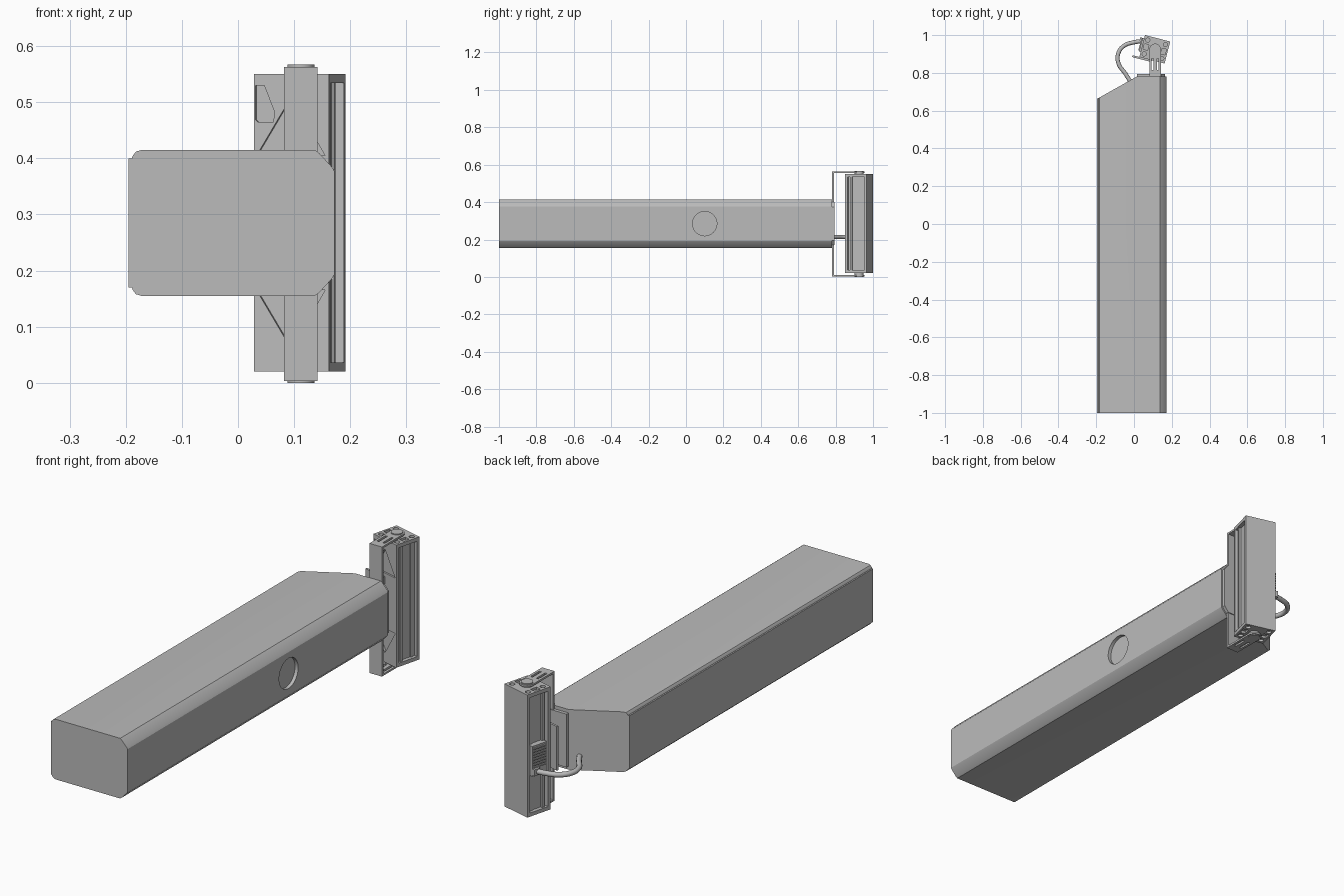
import bpy, bmesh, math
from mathutils import Matrix, Vector

old = bpy.data.objects.get("Cube")
if old:
    bpy.data.objects.remove(old, do_unlink=True)


def material(name, value):
    m = bpy.data.materials.new(name)
    m.use_nodes = True
    col = (value, value, value, 1)
    m.diffuse_color = col
    m.node_tree.nodes["Principled BSDF"].inputs["Base Color"].default_value = col
    return m


GREY = material("plain grey", 0.5)
WORLD = Matrix.Identity(4)
FRONT = Matrix.Rotation(math.pi / 2, 4, 'X')          # profile plane (x, z), extruded to -y
HEAD = Matrix.Translation((0.11, 0.925, 0)) @ Matrix.Rotation(math.radians(-14.5), 4, 'Z')


def finish(name, bm, mat=WORLD):
    bm.transform(mat)
    bmesh.ops.recalc_face_normals(bm, faces=bm.faces)
    me = bpy.data.meshes.new(name)
    bm.to_mesh(me)
    bm.free()
    me.materials.append(GREY)
    ob = bpy.data.objects.new(name, me)
    bpy.context.collection.objects.link(ob)
    return ob


def prism(name, pts, lo, hi, mat=WORLD):
    """Extrude a flat outline from height lo to height hi."""
    bm = bmesh.new()
    face = bm.faces.new([bm.verts.new((x, y, lo)) for x, y in pts])
    res = bmesh.ops.extrude_face_region(bm, geom=[face])
    verts = [v for v in res["geom"] if isinstance(v, bmesh.types.BMVert)]
    bmesh.ops.translate(bm, verts=verts, vec=(0, 0, hi - lo))
    return finish(name, bm, mat)


def rect(x0, x1, y0, y1):
    return [(x0, y0), (x1, y0), (x1, y1), (x0, y1)]


def box(name, x0, x1, y0, y1, z0, z1, mat=WORLD):
    return prism(name, rect(x0, x1, y0, y1), z0, z1, mat)


def circle(cx, cy, r, n=40, start=0.0, sweep=2 * math.pi):
    return [(cx + r * math.cos(start + sweep * i / n),
             cy + r * math.sin(start + sweep * i / n)) for i in range(n)]


def cut(ob, cutters):
    for c in cutters:
        c.hide_render = True
        m = ob.modifiers.new("cut", 'BOOLEAN')
        m.operation, m.solver, m.object = 'DIFFERENCE', 'EXACT', c
    dg = bpy.context.evaluated_depsgraph_get()
    me = bpy.data.meshes.new_from_object(ob.evaluated_get(dg))
    ob.modifiers.clear()
    ob.data = me
    for c in cutters:
        bpy.data.objects.remove(c, do_unlink=True)


# Long beam: chamfered on one side, rounded with a raised side panel on the other
MID = 0.285
top = [(0.172, 0.092), (0.167, 0.1), (0.145, 0.124), (0.137, 0.13), (-0.172, 0.13),
       (-0.182, 0.127), (-0.188, 0.119), (-0.189, 0.115), (-0.195, 0.115)]
outline = [(x, MID + z) for x, z in top] + [(x, MID - z) for x, z in reversed(top)]
beam = prism("beam", outline, -0.78, 1.0, FRONT)
bm = bmesh.new()
bm.from_mesh(beam.data)
slant = Vector((-0.115, 0.205, 0))
bmesh.ops.bisect_plane(bm, geom=bm.verts[:] + bm.edges[:] + bm.faces[:],
                       plane_co=(-0.195, 0.663, 0), plane_no=slant, clear_outer=True)
bmesh.ops.holes_fill(bm, edges=[e for e in bm.edges if e.is_boundary])
bmesh.ops.recalc_face_normals(bm, faces=bm.faces)
bm.to_mesh(beam.data)
bm.free()

# Round recess in the side of the beam
SIDE = Matrix(((0, 0, 1, 0), (1, 0, 0, 0), (0, 1, 0, 0), (0, 0, 0, 1)))
cut(beam, [prism("recess_cutter", circle(0.1, MID, 0.065, 64), 0.157, 0.2, SIDE)])

# C-shaped bracket: back plate, end flange and two slotted arms with pivots
BX0, BX1, BXC = 0.082, 0.142, 0.112
box("bracket_plate", BX0, BX1, 0.78, 0.79, 0.003, 0.563)
flange = [(0.015, 0.17), (0.145, 0.17), (0.165, 0.195), (0.165, 0.375), (0.145, 0.4), (0.015, 0.4)]
prism("beam_flange", flange, -0.794, -0.778, FRONT)
arm = [(BX0, 0.78), (BX1, 0.78)] + circle(BXC, 0.925, 0.03, 20, 0, math.pi) + [(BX0, 0.925)]
for side, z0, z1, p0, p1 in (("top", 0.555, 0.563, 0.545, 0.567), ("bottom", 0.003, 0.011, 0.0, 0.025)):
    ob = prism(side + "_arm", arm, z0, z1)
    cut(ob, [box("slot_cutter", BXC + s * 0.014 - 0.005, BXC + s * 0.014 + 0.005,
                 0.815, 0.875, z0 - 0.01, z1 + 0.01) for s in (-1, 1)])
    prism(side + "_pivot", circle(BXC, 0.925, 0.024, 32), p0, p1)

# Head: extruded body with a channel down each side
W, D, Z0, Z1 = 0.069, 0.06, 0.02, 0.55
half = [(W, D), (W, 0.047), (0.053, 0.047), (0.053, 0.036), (0.057, 0.036), (0.057, 0.024),
        (0.053, 0.024), (0.053, -0.022), (0.062, -0.022), (0.062, -0.034), (0.048, -0.034),
        (0.048, -0.046), (W, -0.046), (W, -D)]
body = half + [(-u, v) for u, v in reversed(half)]
head = prism("head_body", body, Z0 + 0.01, Z1 - 0.01, HEAD)

# Triangular pockets in the front face of the head
HEAD_FRONT = HEAD @ FRONT
corner = [(-0.066, 0.255), (-0.05, 0.255), (-0.031, 0.208), (-0.033, 0.19), (-0.062, 0.19), (-0.066, 0.194)]
truss = [(-0.064, 0.12), (0.0, 0.225), (0.062, 0.12)]
pockets = []
for s in (1, -1):
    for k, shape in enumerate((corner, truss)):
        pts = [(u, MID + s * (z - (0.01 if k == 0 else 0))) for u, z in shape]
        pockets.append(prism("pocket_cutter", pts, 0.052, 0.08, HEAD_FRONT))
cut(head, pockets)

# End caps with screw holes and slots
for side, z0, z1, hz in (("top", Z1 - 0.016, Z1, Z1), ("bottom", Z0, Z0 + 0.016, Z0)):
    cap = box(side + "_cap", -W, W, -D, D, z0, z1, HEAD)
    holes = [prism("hole_cutter", circle(u, v, 0.011, 16), hz - 0.01, hz + 0.01, HEAD)
             for u in (-0.048, 0.048) for v in (-0.038, 0.038)]
    holes += [box("slot_cutter", u - 0.012, u + 0.012, -0.015, 0.015, hz - 0.01, hz + 0.01, HEAD)
              for u in (-0.048, 0.048)]
    cut(cap, holes)

# Mounting plate and ribbed connector on the side of the head
box("side_plate", -0.106, 0.0, -0.07, -0.06, 0.2, 0.39, HEAD)
box("connector", -0.078, -0.05, -0.032, 0.042, 0.195, 0.325, HEAD)
for i in range(8):
    z = 0.23 + i * 0.0115
    box("connector_rib", -0.083, -0.077, -0.028, 0.038, z, z + 0.006, HEAD)
box("cable_socket", -0.09, -0.07, 0.012, 0.042, 0.2, 0.228, HEAD)

# Cable looping from the beam to the connector
cu = bpy.data.curves.new("cable", 'CURVE')
cu.dimensions = '3D'
cu.bevel_depth, cu.bevel_resolution, cu.resolution_u = 0.011, 4, 10
cu.use_fill_caps = True
path = [(-0.02, 0.755), (-0.045, 0.795), (-0.082, 0.85), (-0.084, 0.9), (-0.055, 0.942), (0.0, 0.962), (0.05, 0.968)]
sp = cu.splines.new('BEZIER')
sp.bezier_points.add(len(path) - 1)
for p, (x, y) in zip(sp.bezier_points, path):
    p.co = (x, y, 0.214)
    p.handle_left_type = p.handle_right_type = 'AUTO'
cu.materials.append(GREY)
cable = bpy.data.objects.new("cable", cu)
bpy.context.collection.objects.link(cable)

# Smooth the round parts, keep edges sharp
bpy.ops.object.select_all(action='DESELECT')
for ob in bpy.context.collection.objects:
    if ob.type == 'MESH' and (ob.name == "beam" or ob.name.endswith(("arm", "pivot", "cap"))):
        ob.select_set(True)
        bpy.context.view_layer.objects.active = ob
bpy.ops.object.shade_smooth_by_angle(angle=math.radians(25))
